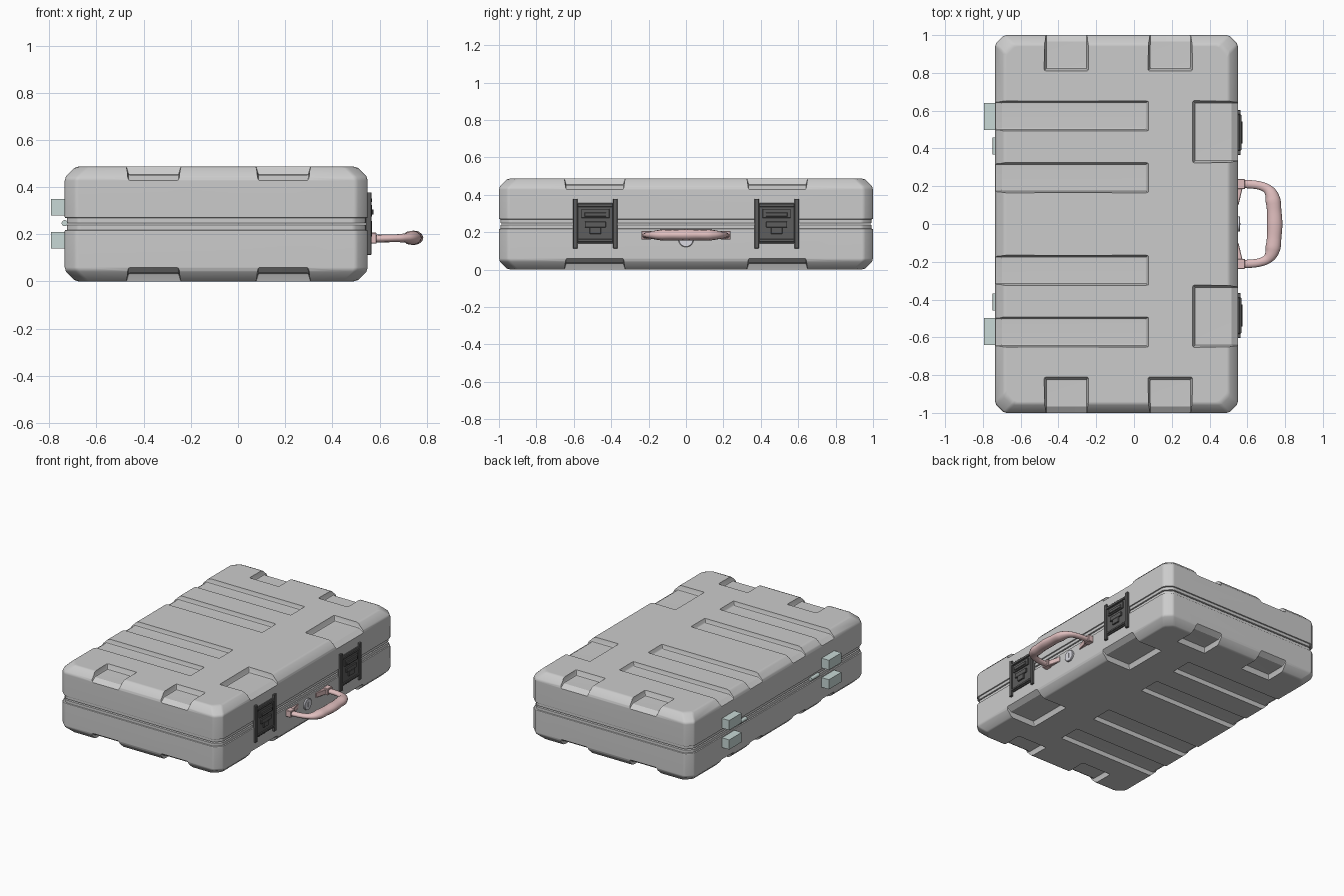
import bpy, bmesh
from math import radians, pi
from mathutils import Vector, Matrix

if "Cube" in bpy.data.objects:
    bpy.data.objects.remove(bpy.data.objects["Cube"])

X0, X1, Y1, MID = -0.735, 0.55, 1.0, 0.2435
# softened chamfer used for both plan corners and the lower edge
CHAMFER = [(0, .06), (.006, .041), (.041, .006), (.06, 0)]


def material(name, rgb):
    m = bpy.data.materials.new(name)
    m.diffuse_color = (*rgb, 1)
    m.use_nodes = True
    m.node_tree.nodes["Principled BSDF"].inputs["Base Color"].default_value = m.diffuse_color
    return m


DARK = material("dark_plastic", (.11, .11, .11))
PINK = material("pink_plastic", (.75, .52, .52))
GREEN = material("pale_green_metal", (.58, .69, .67))
LILAC = material("pale_metal", (.7, .7, .76))


def finish(bm, name, mat=None, smooth=True):
    bmesh.ops.recalc_face_normals(bm, faces=bm.faces)
    me = bpy.data.meshes.new(name)
    bm.to_mesh(me)
    bm.free()
    ob = bpy.data.objects.new(name, me)
    bpy.context.collection.objects.link(ob)
    if mat:
        me.materials.append(mat)
    if smooth:
        smooth_object(ob)
    return ob


def smooth_object(ob):
    bpy.ops.object.select_all(action='DESELECT')
    ob.select_set(True)
    bpy.context.view_layer.objects.active = ob
    bpy.ops.object.shade_smooth_by_angle(angle=radians(32))


def box(bm, x, y, z):
    m = Matrix.Translation(((x[0]+x[1])/2, (y[0]+y[1])/2, (z[0]+z[1])/2))
    m = m @ Matrix.Diagonal((x[1]-x[0], y[1]-y[0], z[1]-z[0], 1))
    return bmesh.ops.create_cube(bm, size=1, matrix=m)['verts']


def cylinder(bm, r, length, centre, axis, segs=24):
    rot = Vector((0, 0, 1)).rotation_difference(Vector(axis)).to_matrix().to_4x4()
    bmesh.ops.create_cone(bm, cap_ends=True, segments=segs, radius1=r, radius2=r,
                          depth=length, matrix=Matrix.Translation(centre) @ rot)


def bevel_sharp(bm, offset, segs=2):
    bm.normal_update()
    edges = [e for e in bm.edges if len(e.link_faces) == 2
             and e.calc_face_angle() > radians(45)]
    bmesh.ops.bevel(bm, geom=edges, offset=offset, segments=segs,
                    profile=.5, affect='EDGES')


def plan_ring(bm, inset, z):
    x0, x1, y1 = X0 + inset, X1 - inset, Y1 - inset
    rev = CHAMFER[::-1]
    pts = [(x1 - a, y1 - b) for a, b in CHAMFER]
    pts += [(x0 + a, y1 - b) for a, b in rev]
    pts += [(x0 + a, -y1 + b) for a, b in CHAMFER]
    pts += [(x1 - a, -y1 + b) for a, b in rev]
    return [bm.verts.new((x, y, z)) for x, y in pts]


# Lower shell, lofted from rings with a stepped lip at the seam
bm = bmesh.new()
profile = [(a, b) for a, b in CHAMFER[::-1]]
profile += [(0, .212), (.002, .217), (.009, .219), (.009, .239), (.014, .242)]
rings = [plan_ring(bm, i, z) for i, z in profile]
for r, s in zip(rings, rings[1:]):
    for k in range(16):
        bm.faces.new((r[k], r[(k+1) % 16], s[(k+1) % 16], s[k]))
bm.faces.new(rings[0])
bm.faces.new(rings[-1])
base = finish(bm, "case_base", smooth=False)

# Recess cutters: open at the rim, sloping down over the shell edge
cut = bmesh.new()


def pocket(origin, inward, half, length, depth):
    part = bmesh.new()
    inward = Vector(inward)
    side = Vector((-inward.y, inward.x, 0))
    outline = [(-.06, -.06), (-.06, depth + .055), (0, depth + .024), (.035, depth),
               (length - .012, depth), (length, 0), (length + .012, -.06)]
    rows = []
    for s in (-1, 1):
        rows.append([part.verts.new(Vector(origin) + inward * d
                     + side * s * (half + (.012 if z < 0 else -.01 * min(z / depth, 1)))
                     + Vector((0, 0, z))) for d, z in outline])
    n = len(outline)
    for k in range(n):
        part.faces.new((rows[0][k], rows[0][(k+1) % n], rows[1][(k+1) % n], rows[1][k]))
    part.faces.new(rows[0])
    part.faces.new(rows[1])
    bmesh.ops.triangulate(part, faces=[f for f in part.faces if len(f.verts) > 4])
    bmesh.ops.recalc_face_normals(part, faces=part.faces)
    bevel_sharp(part, .009)
    tmp = bpy.data.meshes.new("tmp")
    part.to_mesh(tmp)
    part.free()
    cut.from_mesh(tmp)
    bpy.data.meshes.remove(tmp)


for s in (-1, 1):
    for x in (-.358, .192):
        pocket((x, s * Y1, 0), (0, -s, 0), .118, .19, .036)
    pocket((X1, s * .488, 0), (-1, 0, 0), .165, .24, .036)
    for y in (.245, .572):
        pocket((X0, s * y, 0), (1, 0, 0), .083, .812, .03)
cutter = finish(cut, "recess_cutter", smooth=False)
cutter.hide_render = True

mod = base.modifiers.new("recesses", 'BOOLEAN')
mod.operation, mod.solver, mod.object = 'DIFFERENCE', 'EXACT', cutter
bpy.context.view_layer.update()
dg = bpy.context.evaluated_depsgraph_get()
cut_mesh = bpy.data.meshes.new_from_object(base.evaluated_get(dg))
base.modifiers.clear()
base.data = cut_mesh
bpy.data.objects.remove(cutter)

# Lid is the lower shell mirrored over the seam
lid_mesh = cut_mesh.copy()
lid_mesh.transform(Matrix.Translation((0, 0, 2 * MID)) @ Matrix.Diagonal((1, 1, -1, 1)))
lid_mesh.flip_normals()
lid = bpy.data.objects.new("case_lid", lid_mesh)
bpy.context.collection.objects.link(lid)
for ob in (base, lid):
    smooth_object(ob)
    wn = ob.modifiers.new("flat_shading", 'WEIGHTED_NORMAL')
    wn.keep_sharp = True

for s, tag in ((1, "right"), (-1, "left")):
    # Latches: side posts, plate, cross bars and T-shaped tab
    bm = bmesh.new()
    c = s * .485
    for o in (-.107, .107):
        box(bm, (.54, .565), (c + o - .012, c + o + .012), (.113, .378))
    for x, w, z in [((.54, .559), .095, (.14, .355)), ((.55, .568), .095, (.335, .352)),
                    ((.55, .566), .095, (.148, .162)), ((.55, .568), .075, (.275, .325)),
                    ((.55, .575), .058, (.283, .305)), ((.55, .569), .056, (.225, .256)),
                    ((.55, .569), .03, (.19, .226))]:
        box(bm, x, (c - w, c + w), z)
    bevel_sharp(bm, .002, 1)
    finish(bm, "latch_" + tag, DARK)

    # Hinge blocks on lid and base
    bm = bmesh.new()
    for z in ((.14, .21), (.28, .35)):
        box(bm, (-.793, -.725), sorted((s * .497, s * .64)), z)
    finish(bm, "hinge_blocks_" + tag, GREEN, False)

    # Hinge pin
    bm = bmesh.new()
    cylinder(bm, .013, .09, (-.735, s * .413, .247), (0, 1, 0), 16)
    finish(bm, "hinge_pin_" + tag, GREEN)

    # Handle mount: block with a tapering inner foot
    bm = bmesh.new()
    box(bm, (.54, .588), sorted((s * .185, s * .238)), (.16, .207))
    foot = box(bm, (.54, .575), sorted((s * .10, s * .19)), (.165, .202))
    for v in foot:
        if abs(v.co.y) < .12 and v.co.x > .56:
            v.co.x = .553
    bevel_sharp(bm, .003, 1)
    finish(bm, "handle_mount_" + tag, PINK)

# Handle: one curve with varying thickness
half = [(.57, .212, .022), (.62, .21, .022), (.67, .202, .022), (.705, .186, .025),
        (.726, .16, .033), (.736, .125, .04), (.742, .07, .038)]
path = half + [(.745, 0, .041)] + [(x, -y, r) for x, y, r in half[::-1]]
cu = bpy.data.curves.new("handle", 'CURVE')
cu.dimensions = '3D'
cu.bevel_depth, cu.bevel_resolution = 1, 4
cu.use_fill_caps = True
cu.resolution_u = 4
sp = cu.splines.new('BEZIER')
sp.bezier_points.add(len(path) - 1)
for p, (x, y, r) in zip(sp.bezier_points, path):
    p.co = (x, y, (x - .57) * .03)
    p.radius = r
    p.handle_left_type = p.handle_right_type = 'AUTO'
handle = bpy.data.objects.new("handle", cu)
bpy.context.collection.objects.link(handle)
handle.location.z, handle.scale.z = .181, .75
cu.materials.append(PINK)
bpy.ops.object.select_all(action='DESELECT')
handle.select_set(True)
bpy.context.view_layer.objects.active = handle
bpy.ops.object.convert(target='MESH')
smooth_object(handle)

# Round lock with keyhole bar
bm = bmesh.new()
cylinder(bm, .04, .02, (.552, 0, .16), (1, 0, 0), 32)
bevel_sharp(bm, .003, 1)
box(bm, (.555, .564), (-.004, .004), (.145, .175))
finish(bm, "lock", LILAC)
